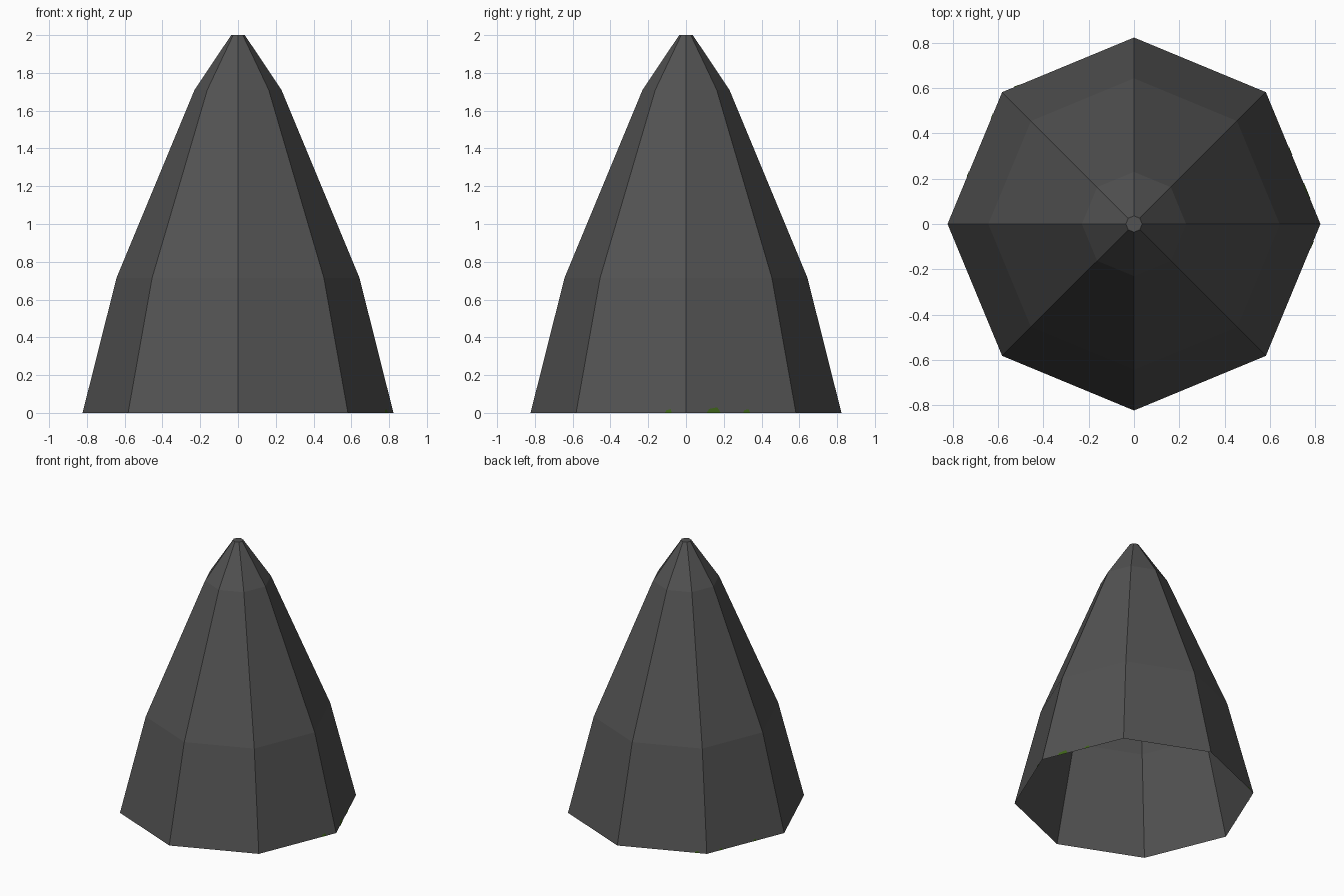
import bpy, math
from mathutils import Vector

if "Cube" in bpy.data.objects:
    bpy.data.objects.remove(bpy.data.objects["Cube"])


def material(name, rgb):
    m = bpy.data.materials.new(name)
    m.diffuse_color = (*rgb, 1)
    m.use_nodes = True
    m.node_tree.nodes["Principled BSDF"].inputs["Base Color"].default_value = m.diffuse_color
    return m


def add_mesh(name, verts, faces, mat):
    me = bpy.data.meshes.new(name)
    me.from_pydata(verts, [], faces)
    me.materials.append(mat)
    me.update()
    ob = bpy.data.objects.new(name, me)
    bpy.context.collection.objects.link(ob)
    return ob


stone = material("dark_grey_stone", (0.085, 0.085, 0.085))
moss = material("moss_green", (0.05, 0.13, 0.01))

# Eight-sided tapering spike: open underneath, small flat cap on top
SIDES = 8
profile = [(0.823, 0), (0.643, 0.715), (0.23, 1.71), (0.036, 2.0)]  # radius, height
verts = [(r * math.cos(math.tau * i / SIDES), r * math.sin(math.tau * i / SIDES), z)
         for r, z in profile for i in range(SIDES)]
faces = [(k * SIDES + i, k * SIDES + (i + 1) % SIDES,
          (k + 1) * SIDES + (i + 1) % SIDES, (k + 1) * SIDES + i)
         for k in range(len(profile) - 1) for i in range(SIDES)]
faces.append(tuple(range(3 * SIDES, 4 * SIDES)))
add_mesh("stone_spike", verts, faces, stone)

# Tiny moss tufts peeking out at the foot: side, position along it, width, height
tufts = [(0, 0.25, 0.08, 0.03), (0, 0.55, 0.04, 0.02), (7, 0.84, 0.04, 0.02),
         (3, 0.62, 0.03, 0.015), (3, 0.18, 0.03, 0.015), (2, 0.89, 0.03, 0.015)]
for n, (side, t, w, h) in enumerate(tufts):
    a, b = Vector(verts[side]), Vector(verts[(side + 1) % SIDES])
    up = (Vector(verts[SIDES + side]) - a + Vector(verts[SIDES + (side + 1) % SIDES]) - b).normalized()
    along = (b - a).normalized()
    out = along.cross(up) * 0.002
    c = a.lerp(b, t) + out
    pts = [c - along * w / 2, c + along * w / 2,
           c + along * w * 0.3 + up * h, c - along * w * 0.3 + up * h * 0.7]
    add_mesh(f"moss_tuft_{n + 1}", pts, [(0, 1, 2, 3)], moss)
